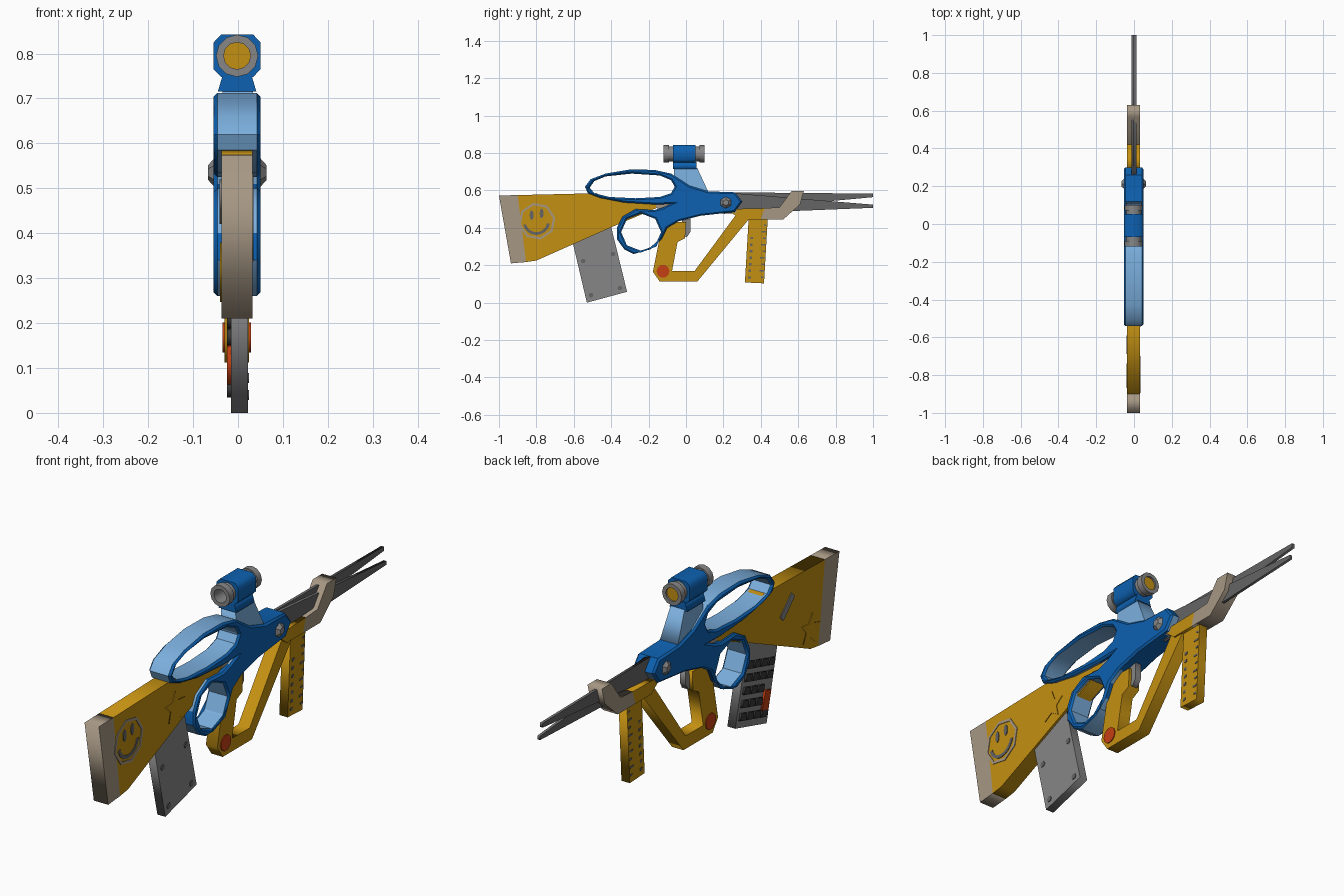
import bpy, bmesh
from math import sin, cos, pi, radians
from mathutils import Vector
from mathutils.geometry import intersect_point_line

if "Cube" in bpy.data.objects:
    bpy.data.objects.remove(bpy.data.objects["Cube"])


def material(name, *rgb):
    m = bpy.data.materials.new(name)
    m.use_nodes = True
    m.diffuse_color = (*rgb, 1)
    m.node_tree.nodes["Principled BSDF"].inputs["Base Color"].default_value = (*rgb, 1)
    return m


GOLD = material("gold", .55, .28, .006)
BLUE = material("blue", .004, .12, .44)
SKY = material("light blue", .2, .43, .73)
TAN = material("tan", .38, .31, .23)
GREY = material("grey", .24, .24, .24)
STEEL = material("dark steel", .13, .13, .13)
BLACK = material("charcoal", .04, .04, .04)
RED = material("red", .56, .05, .007)


def prism(name, loops, lo, hi, mat, axis="x", bevel=0, smooth=False):
    """Extrude outlines (first outer, others holes) from lo to hi along an axis."""
    cu = bpy.data.curves.new(name, "CURVE")
    cu.dimensions, cu.fill_mode = "2D", "BOTH"
    cu.extrude = (hi - lo) / 2 - bevel
    cu.bevel_depth, cu.bevel_resolution, cu.offset = bevel, 0, -bevel
    for loop in loops:
        sp = cu.splines.new("POLY")
        sp.points.add(len(loop) - 1)
        for p, (u, v) in zip(sp.points, loop):
            p.co = (u, v, 0, 1)
        sp.use_cyclic_u = True
    tmp = bpy.data.objects.new("outline", cu)
    bpy.context.collection.objects.link(tmp)
    dg = bpy.context.evaluated_depsgraph_get()
    me = bpy.data.meshes.new_from_object(tmp.evaluated_get(dg))
    bpy.data.objects.remove(tmp)
    mid = (lo + hi) / 2
    for v in me.vertices:
        a, b, w = v.co
        v.co = (w + mid, a, b) if axis == "x" else (a, w + mid, b)
    bm = bmesh.new()
    bm.from_mesh(me)
    bmesh.ops.remove_doubles(bm, verts=bm.verts, dist=1e-5)
    bmesh.ops.recalc_face_normals(bm, faces=bm.faces)
    bm.to_mesh(me)
    bm.free()
    return finish(name, me, mat, smooth)


def finish(name, me, mat, smooth=False):
    me.name = name
    me.materials.clear()
    me.materials.append(mat)
    ob = bpy.data.objects.new(name, me)
    bpy.context.collection.objects.link(ob)
    if smooth:
        bpy.ops.object.select_all(action="DESELECT")
        ob.select_set(True)
        bpy.context.view_layer.objects.active = ob
        bpy.ops.object.shade_smooth_by_angle(angle=radians(35))
    return ob


def ngon(u, v, r, n, r2=None, turn=0):
    r2 = r2 or r
    return [(u + r * cos(turn + 2 * pi * i / n), v + r2 * sin(turn + 2 * pi * i / n))
            for i in range(n)]


def bar(u, v, w, h, tilt=0):
    """Rectangle of size w by h turned by tilt degrees."""
    c, s = cos(radians(tilt)), sin(radians(tilt))
    return [(u + a * w * c - b * h * s, v + a * w * s + b * h * c)
            for a, b in ((-.5, -.5), (.5, -.5), (.5, .5), (-.5, .5))]


def star(u, v, r, turn):
    return [(u + k * cos(turn + i * pi / 5), v + k * sin(turn + i * pi / 5))
            for i in range(10) for k in [r if i % 2 == 0 else r * .45]]


# Stock, butt pad and inner body
L, R = -.037, .032
prism("butt_pad", [[(-1, .573), (-.936, .21), (-.855, .217), (-.9, .575)]], L, R, TAN)
prism("stock", [[(-.9, .575), (-.855, .217), (-.8, .225), (-.395, .405), (-.16, .505),
                 (-.16, .53), (-.44, .565), (-.48, .585)]], L, R, GOLD)
prism("inner_body", [[(-.16, .505), (.27, .48), (.27, .53), (-.16, .53)]], L, R, TAN)

# Fore end and muzzle bracket
prism("fore_end", [[(.22, .5), (.29, .445), (.4, .445), (.42, .505)]], L, R, GOLD)
prism("muzzle_bracket", [[(.4, .445), (.52, .445), (.61, .525), (.63, .597), (.565, .597),
                          (.5, .51), (.42, .505)]], L, R, TAN)

# Blades
prism("upper_blade", [[(.2, .59), (1, .583), (1, .564), (.2, .49)]], -.012, 0, STEEL)
prism("lower_blade", [[(.2, .59), (1, .524), (1, .507), (.2, .475)]], 0, .012, STEEL)

# Scissor levers with lighter finger hole linings
upper = [(-.54, .62), (-.51, .66), (-.43, .69), (-.3, .712), (-.17, .71), (-.08, .69),
         (.02, .625), (.12, .595), (.26, .59), (.3, .54), (.26, .485), (.15, .48),
         (.07, .53), (-.17, .525), (-.33, .535), (-.46, .56), (-.525, .585)]
upper_hole = [(-.515, .615), (-.49, .65), (-.43, .675), (-.29, .69), (-.14, .68), (-.08, .655),
              (-.06, .62), (-.08, .585), (-.14, .565), (-.27, .558), (-.41, .565), (-.49, .585)]
lower = [(-.37, .4), (-.34, .46), (-.27, .5), (-.17, .495), (-.12, .51), (.02, .575),
         (.12, .595), (.26, .59), (.3, .54), (.26, .485), (.08, .465), (-.04, .435),
         (-.1, .4), (-.13, .34), (-.19, .285), (-.28, .26), (-.33, .285), (-.37, .34)]
lower_hole = ngon(-.24, .377, .107, 8, .1)
for name, outer, hole in (("upper_lever", upper, upper_hole), ("lower_lever", lower, lower_hole)):
    ob = prism(name, [outer, hole], -.054, .05, BLUE, bevel=.008, smooth=True)
    ob.data.materials.append(SKY)
    edges = [(Vector((0, *a)), Vector((0, *b))) for a, b in zip(hole, hole[1:] + hole[:1])]
    for f in ob.data.polygons:
        c = Vector((0, f.center.y, f.center.z))
        near = min((c - intersect_point_line(c, a, b)[0]).length for a, b in edges)
        if near < .009 and abs(f.normal.x) < .3:
            f.material_index = 1

# Pivot screw
for side, x in (("left", .055), ("right", -.058)):
    bm = bmesh.new()
    bmesh.ops.create_cone(bm, cap_ends=True, segments=6, radius1=.036, radius2=.016, depth=.018)
    for v in bm.verts:
        v.co = (x + v.co.z * (1 if x > 0 else -1), .213 + v.co.x, .535 + v.co.y)
    bmesh.ops.recalc_face_normals(bm, faces=bm.faces)
    me = bpy.data.meshes.new("screw")
    bm.to_mesh(me)
    bm.free()
    finish(side + "_pivot_screw", me, GREY)

# Sight mount and sight
mount = prism("sight_mount", [[(-.06, .55), (.13, .57), (.06, .72), (-.065, .72)]], -.046, .044, SKY)
for v in mount.data.vertices:
    if v.co.z > .7:
        v.co.x *= .75
prism("sight_neck", [[(-.045, .715), (.041, .715), (.03, .752), (-.034, .752)]], -.07, .055, BLUE, "y")
X, Z, BORE = -.002, .795, .031
prism("sight_block", [[(X + sx * a, Z + sz * b) for sx, sz, a, b in (
    (1, 1, .052, .03), (1, 1, .036, .047), (-1, 1, .036, .047), (-1, 1, .052, .03),
    (-1, -1, .052, .03), (-1, -1, .036, .047), (1, -1, .036, .047), (1, -1, .052, .03))],
    ngon(X, Z, BORE, 12)], -.07, .052, BLUE, "y")
for name, r, lo, hi in (("front_rim", .047, -.12, -.09), ("front_collar", .041, -.09, -.068),
                        ("rear_rim", .047, .072, .1), ("rear_collar", .041, .05, .072),
                        ("sight_lining", BORE + .002, -.075, .06)):
    prism(name, [ngon(X, Z, r, 12), ngon(X, Z, BORE - .001, 12)], lo, hi, GREY, "y", smooth=True)
prism("lens", [ngon(X, Z, BORE, 12)], .085, .092, GOLD, "y")

# Grip with trigger guard
prism("grip_guard", [[(-.1, .43), (-.14, .35), (-.177, .165), (-.14, .112), (.06, .112),
                      (.335, .445), (.3, .5), (.26, .46), (.045, .168), (-.075, .168),
                      (-.045, .325), (-.005, .345), (.0, .43)]], -.03, .025, GOLD)
prism("trigger", [[(-.02, .44), (-.025, .36), (.005, .35), (.025, .38), (.025, .45)]], -.015, .012, GREY)
prism("grip_button", [ngon(-.123, .168, .035, 10)], -.034, .029, RED)

# Ruler fore grip with tick marks
prism("ruler_grip", [[(.335, .45), (.315, .108), (.417, .103), (.437, .45)]], -.022, .018, GOLD)
for i in range(9):
    z = .135 + i * .035
    shift = (z - .108) * .058
    w = .024 if i % 2 else .014
    prism("ruler_tick", [bar(.413 + shift - w / 2, z, w, .008)], -.024, .02, STEEL)
    if i < 7:
        prism("ruler_mark", [bar(.338 + shift, z, .014, .012)], -.024, .02, STEEL)

# Magazine with bolts on one side and a keypad on the other
A, B = Vector((-.53, 0)), Vector((-.315, .058))
UP = Vector((-.084, .345))
prism("magazine", [[A, B, (-.4, .405), (-.605, .318)]], -.016, .022, GREY)
for p in ((-.55, .222), (-.39, .26), (-.353, .078), (-.508, .04)):
    prism("bolt", [ngon(*p, .013, 6)], .02, .025, STEEL)


def key(name, s, t, w, h, mat):
    p = A + (B - A) * s + UP * t
    prism(name, [bar(p.x, p.y, w, h, 15)], -.025, -.015, mat)


for row in range(5):
    for col in range(4):
        if col or row not in (1, 2):
            key("key", .16 + col * .225, .13 + row * .15, .04, .03, BLACK)
key("red_key", .16, .28, .042, .085, RED)

# Face emblem
prism("face_outline", [ngon(-.797, .435, .1, 8, turn=.2), ngon(-.797, .435, .088, 8, turn=.2)],
      R - .002, R + .003, TAN)
for y, z in ((-.825, .468), (-.772, .477)):
    prism("face_eye", [ngon(y, z, .011, 8, .026)], R - .002, R + .003, STEEL)
arc = [radians(195 + 15.5 * i) for i in range(11)]
prism("face_smile", [[(-.8 + .073 * cos(a), .435 + .073 * sin(a)) for a in arc]
                     + [(-.8 + .058 * cos(a), .435 + .058 * sin(a)) for a in reversed(arc)]],
      R - .002, R + .003, STEEL)

# Raised stars and a side slot plate
prism("left_star", [star(-.48, .46, .07, .3)], R - .002, R + .003, GOLD)
prism("right_star", [star(-.8, .31, .07, .5)], L - .003, L + .002, GOLD)
prism("slot_plate", [bar(-.64, .47, .11, .03, 135)], L - .004, L + .002, GREY)
